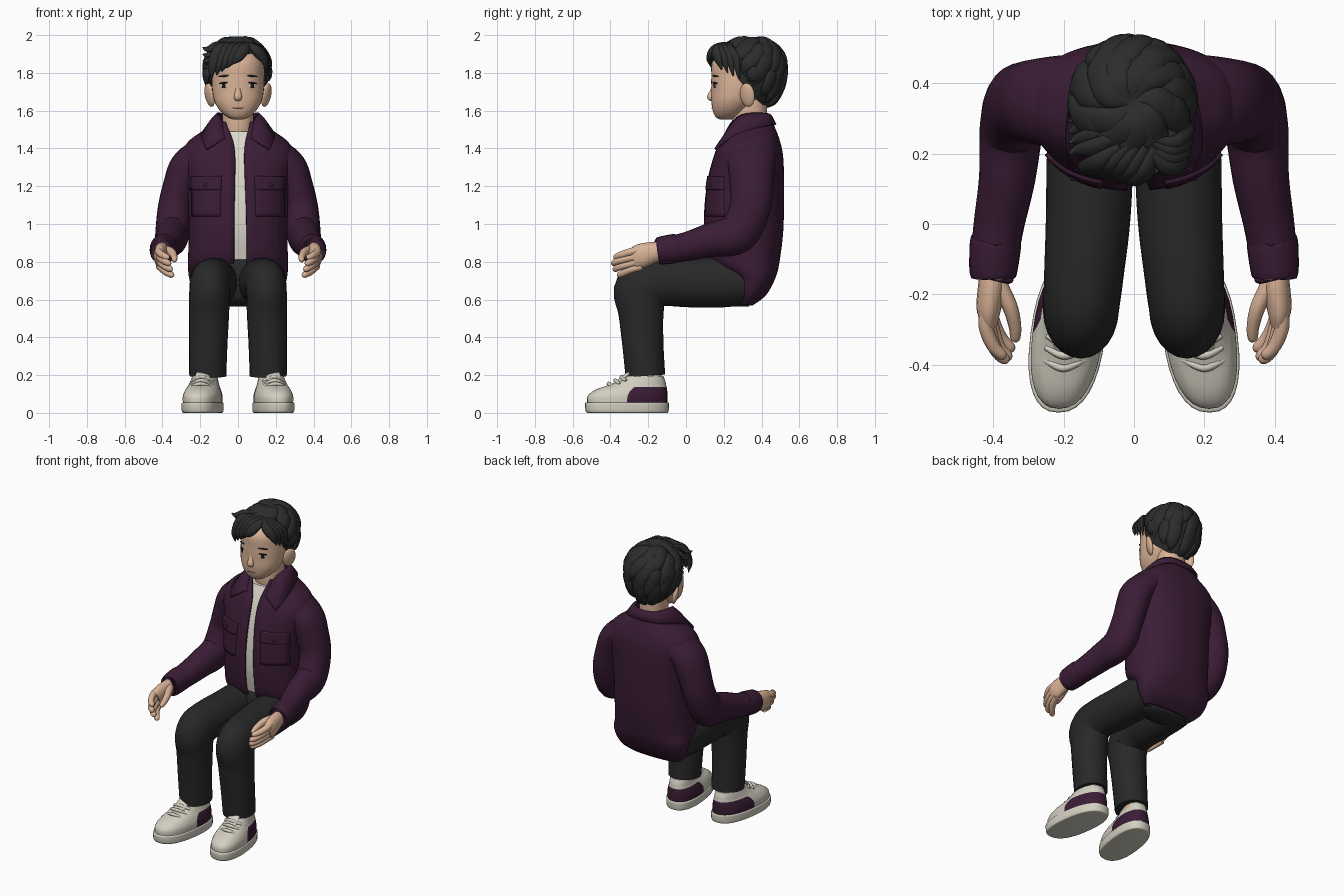
import bpy, bmesh, math, random
from mathutils import Vector, Matrix
from mathutils.bvhtree import BVHTree

random.seed(4)
if "Cube" in bpy.data.objects:
    bpy.data.objects.remove(bpy.data.objects["Cube"])


def material(name, *rgb):
    mat = bpy.data.materials.new(name)
    mat.use_nodes = True
    mat.diffuse_color = (*rgb, 1)
    mat.node_tree.nodes["Principled BSDF"].inputs["Base Color"].default_value = (*rgb, 1)
    return mat


PLUM = material("plum cloth", .043, .012, .037)
CHARCOAL = material("charcoal cloth", .021, .021, .021)
HAIR = material("black hair", .024, .025, .025)
SKIN = material("skin", .7, .45, .31)
CREAM = material("cream leather", .65, .62, .53)
SHIRT = material("off white cotton", .72, .69, .6)
INK = material("eye black", .012, .01, .01)
LIP = material("lip brown", .42, .22, .15)


def finish(name, bm, *mats):
    bmesh.ops.recalc_face_normals(bm, faces=bm.faces)
    mesh = bpy.data.meshes.new(name)
    bm.to_mesh(mesh)
    bm.free()
    for mat in mats:
        mesh.materials.append(mat)
    for face in mesh.polygons:
        face.use_smooth = True
    mesh.set_sharp_from_angle(angle=math.radians(50))
    obj = bpy.data.objects.new(name, mesh)
    bpy.context.collection.objects.link(obj)
    return obj


def smooth(rows, steps=5):
    """Catmull-Rom interpolation of number tuples."""
    out = []
    for i in range(len(rows) - 1):
        four = [rows[max(i - 1, 0)], rows[i], rows[i + 1], rows[min(i + 2, len(rows) - 1)]]
        for k in range(steps):
            t = k / steps
            out.append([b + t / 2 * (c - a + t * (2*a - 5*b + 4*c - d + t * (3*(b - c) + d - a)))
                        for a, b, c, d in zip(*four)])
    return out + [list(rows[-1])]


def skin(name, rings, *mats, closed=True):
    """Surface through rings of points, capped when closed."""
    bm = bmesh.new()
    loops = [[bm.verts.new(p) for p in ring] for ring in rings]
    n = len(loops[0])
    for low, high in zip(loops, loops[1:]):
        for i in range(n if closed else n - 1):
            j = (i + 1) % n
            bm.faces.new((low[i], low[j], high[j], high[i]))
    if closed:
        bm.faces.new(loops[0])
        bm.faces.new(loops[-1])
    return finish(name, bm, *mats)


def oval(z, front, back, rx, power=2.2, start=0.0, end=math.tau, count=32, closed=True):
    ring = []
    for i in range(count):
        a = start + (end - start) * i / (count if closed else count - 1)
        s, c = math.sin(a), math.cos(a)
        x = math.copysign(abs(s) ** (2 / power), s) * rx
        y = math.copysign(abs(c) ** (2 / power), c) * (back - front) / 2
        ring.append(Vector((x, (front + back) / 2 - y, z)))
    return ring


def stack(name, rows, *mats, power=2.2):
    return skin(name, [oval(*row, power=power) for row in smooth(rows)], *mats)


def tube(name, mat, rows, side=1, centre=None, count=16, steps=5):
    """Rows are x, y, z, half width, half depth; depth faces away from centre."""
    rows = smooth(rows, steps)
    points = [Vector((r[0] * side, r[1], r[2])) for r in rows]
    rings = []
    for i, p in enumerate(points):
        t = (points[min(i + 1, len(points) - 1)] - points[max(i - 1, 0)]).normalized()
        ref = Vector((1, 0, 0)) if centre is None else (p - centre).cross(t)
        u = (ref - t * t.dot(ref)).normalized()
        v = t.cross(u)
        angles = [math.tau * k / count for k in range(count)]
        rings.append([p + u * rows[i][3] * math.cos(a) + v * rows[i][4] * math.sin(a) for a in angles])
    return skin(name, rings, mat)


def ball(name, mat, place, size, turn=Matrix()):
    bm = bmesh.new()
    bmesh.ops.create_uvsphere(bm, u_segments=20, v_segments=12, radius=1,
                              matrix=Matrix.Translation(place) @ turn @ Matrix.Diagonal((*size, 1)))
    return finish(name, bm, mat)


def thicken(obj, amount):
    mod = obj.modifiers.new("thickness", "SOLIDIFY")
    mod.thickness, mod.offset = amount, 0


def tree(obj):
    return BVHTree.FromPolygons([v.co for v in obj.data.vertices], [f.vertices for f in obj.data.polygons])


def project(target, x, z):
    place, normal = target.ray_cast(Vector((x, -2, z)), Vector((0, 1, 0)))[:2]
    return place, (-normal if normal.y > 0 else normal)


def spot(name, mat, target, x, z, width, height, depth=.004, roll=0):
    """Thin oval plate lying on a surface seen from the front."""
    place, normal = project(target, x, z)
    turn = normal.to_track_quat("-Y", "Z").to_matrix().to_4x4() @ Matrix.Rotation(roll, 4, "Y")
    ball(name, mat, place, (width, depth, height), turn)


def patch(name, mat, target, x0, x1, z0, z1, amount):
    """Cloth panel wrapped onto a surface."""
    rows = []
    for i in range(9):
        hits = [project(target, x0 + (x1 - x0) * k / 8, z0 + (z1 - z0) * i / 8) for k in range(9)]
        rows.append([p + n * amount / 3 for p, n in hits])
    thicken(skin(name, rows, mat, closed=False), amount)


# Jacket: height, front, back, half width, right and left edge of the opening
jacket_rows = [(.575, .28, .35, .17, -.02, .04), (.63, .27, .42, .225, -.02, .04),
               (.72, .25, .468, .253, -.02, .045), (.8, .135, .488, .257, -.02, .045),
               (.95, .105, .507, .255, -.02, .045), (1.1, .105, .512, .258, -.018, .042),
               (1.25, .125, .512, .272, -.015, .036), (1.36, .155, .507, .29, -.015, .033),
               (1.43, .185, .493, .26, -.024, .038), (1.49, .215, .472, .18, -.045, .052),
               (1.54, .235, .45, .115, -.065, .065)]
rings = []
for z, front, back, rx, right, left in smooth(jacket_rows):
    a, b = (math.asin((abs(g) / rx) ** 1.2) for g in (left, right))
    rings.append(oval(z, front, back, rx, 2.4, a, math.tau - b, 56, False))
jacket = skin("jacket_body", rings, PLUM, closed=False)
thicken(jacket, .014)
cloth = tree(jacket)
stack("shirt", [(z, f + .016, b - .025, rx - .022) for z, f, b, rx, _, _ in jacket_rows[3:10]], SHIRT, power=2.4)
stack("hips", [(.562, .2, .33, .14), (.61, .14, .37, .2), (.7, .125, .43, .23),
               (.78, .13, .45, .235), (.815, .15, .44, .22)], CHARCOAL)
patch("button_placket", PLUM, cloth, .05, .075, .82, 1.38, .008)
for z in (.92, 1.06, 1.23, 1.38):
    spot("jacket_button", PLUM, cloth, -.045, z, .014, .014, .009)
for s in (-1, 1):
    patch("chest_pocket", PLUM, cloth, s * .09, s * .236, 1.04, 1.2, .014)
    patch("pocket_flap", PLUM, cloth, s * .086, s * .238, 1.18, 1.25, .022)
    spot("pocket_button", PLUM, cloth, s * .165, 1.205, .015, .015, .026)

# Folded collar, upper edge then lower edge for one half
upper = [(0, .44, 1.578), (.075, .42, 1.582), (.105, .35, 1.585), (.092, .27, 1.56), (.045, .205, 1.455)]
lower = [(0, .472, 1.525), (.115, .45, 1.525), (.175, .345, 1.498), (.19, .225, 1.45), (.165, .155, 1.395)]
edges = []
for edge in (upper, lower):
    edges.append([Vector(p) for p in smooth([(-x, y, z) for x, y, z in edge[:0:-1]] + edge)])
middle = [a.lerp(b, .4) + Vector((0, 0, .008)) for a, b in zip(*edges)]
thicken(skin("collar", [edges[0], middle, edges[1]], PLUM, closed=False), .014)

for s in (-1, 1):
    # Sleeve and cuff
    tube("sleeve", PLUM, [(.09, .343, 1.395, .07, .13), (.19, .347, 1.365, .087, .132),
                          (.265, .347, 1.3, .097, .124), (.305, .347, 1.2, .092, .115),
                          (.335, .338, 1.08, .09, .108), (.348, .27, .95, .09, .108), (.36, .13, .915, .08, .09),
                          (.383, .0, .88, .072, .076), (.4, -.12, .86, .066, .07)], s, count=24)
    tube("cuff", PLUM, [(.392, -.05, .872, .066, .07), (.393, -.056, .871, .073, .077),
                        (.4, -.14, .858, .067, .073), (.4, -.147, .857, .055, .06)], s, count=24)
    # Hand
    tube("palm", SKIN, [(.4, -.12, .858, .036, .045), (.405, -.18, .848, .038, .057),
                        (.412, -.24, .83, .035, .064), (.41, -.28, .815, .024, .055)], s)
    for k in range(4):
        z, reach = .868 - .031 * k, (.0, .012, .004, -.02)[k]
        tube("finger", SKIN, [(.415, -.23, z, .02, .02), (.42 - .008 * k, -.29, z - .015, .021, .021),
                              (.4 - .008 * k, -.345 - reach, z - .032, .019, .019),
                              (.375 - .008 * k, -.372 - reach, z - .045, .016, .016),
                              (.368 - .008 * k, -.382 - reach, z - .049, .005, .005)], s, count=10)
    tube("thumb", SKIN, [(.385, -.17, .86, .025, .028), (.352, -.235, .85, .022, .024),
                         (.338, -.29, .828, .018, .019), (.337, -.325, .81, .014, .015),
                         (.338, -.334, .806, .005, .005)], s, count=10)

    # Trouser leg
    tube("trouser_leg", CHARCOAL, [(.125, .31, .69, .11, .118), (.125, .2, .69, .122, .131),
                                   (.13, .02, .69, .12, .131), (.142, -.14, .69, .113, .127),
                                   (.15, -.235, .65, .108, .146), (.153, -.238, .53, .106, .12),
                                   (.158, -.228, .36, .102, .109), (.16, -.215, .195, .098, .105)], s, count=24)
    ankle = stack("ankle", [(.08, -.27, -.13, .06), (.22, -.27, -.13, .06)], SKIN)
    ankle.location.x = s * .165

    # Shoe: the upper is recoloured behind a slanted line
    sole = stack("sole", [(0, -.51, -.105, .09), (.006, -.53, -.093, .104), (.048, -.535, -.09, .106),
                          (.056, -.527, -.095, .1)], CREAM, power=2.4)
    shoe = stack("shoe_upper", [(.05, -.524, -.098, .1), (.09, -.52, -.098, .1), (.122, -.48, -.1, .09),
                                (.148, -.41, -.105, .078), (.17, -.355, -.11, .071), (.195, -.32, -.12, .064)],
                 CREAM, PLUM, power=2.35)
    for face in shoe.data.polygons:
        c = face.center
        face.material_index = int(.058 < c.z < .137 and c.y > -.375 + c.z * .8 and abs(face.normal.z) < .9)
    tongue = tube("tongue", CREAM, [(0, -.37, .15, .03, .012), (0, -.325, .185, .04, .016),
                                    (0, -.3, .21, .036, .012)])
    laces = [tube("lace", CREAM, [(-.058, y + .025, z - .02, .008, .008), (0, y, z, .011, .01),
                                  (.058, y + .025, z - .02, .008, .008)], centre=Vector((0, -.2, 0)), count=8)
             for y, z in ((-.41, .155), (-.375, .172), (-.342, .189))]
    for part in (sole, shoe, tongue, *laces):
        for v in part.data.vertices:
            v.co.x += s * (.18 - (v.co.y + .25) * .12)
        part.data.update()

# Head and face
stack("neck", [(1.42, .26, .43, .09), (1.52, .245, .43, .083), (1.66, .25, .43, .085)], SKIN)
head = stack("head", [(1.553, .18, .25, .025), (1.566, .158, .28, .058), (1.6, .142, .32, .096),
                      (1.65, .134, .37, .125), (1.71, .134, .42, .137), (1.78, .134, .45, .139),
                      (1.86, .14, .46, .134), (1.92, .2, .43, .1), (1.945, .26, .38, .05)], SKIN)
face = tree(head)
tube("nose", SKIN, [(0, .147, 1.74, .012, .008), (0, .139, 1.705, .015, .012), (0, .13, 1.672, .021, .018),
                    (0, .14, 1.655, .015, .008)])
spot("mouth", LIP, face, 0, 1.615, .03, .003, .004)
for s in (-1, 1):
    spot("eye_white", SHIRT, face, s * .075, 1.733, .02, .012, .003)
    spot("iris", INK, face, s * .075, 1.733, .013, .014, .005)
    spot("upper_lash", INK, face, s * .077, 1.746, .026, .005, .006, s * .12)
    spot("eyebrow", HAIR, face, s * .077, 1.783, .032, .005, .005, s * .1)
    tilt = Matrix.Rotation(s * -.5, 4, "Z") @ Matrix.Rotation(s * .2, 4, "Y")
    ball("ear", SKIN, (s * .15, .325, 1.683), (.018, .043, .064), tilt)

# Hair cap, cut along a slanted hairline
crown = Vector((-.004, .345, 1.83))


def scalp(azimuth, height, lift=1.0):
    a, h = math.radians(azimuth), math.radians(height)
    tall = .152 if height > 0 else .235
    return crown + lift * Vector((.162 * math.cos(h) * math.sin(a), -.175 * math.cos(h) * math.cos(a),
                                  tall * math.sin(h)))


bm = bmesh.new()
bmesh.ops.create_uvsphere(bm, u_segments=32, v_segments=20, radius=1)
for v in bm.verts:
    v.co = crown + Vector((v.co.x * .162, v.co.y * .175, v.co.z * (.152 if v.co.z > 0 else .235)))
bmesh.ops.bisect_plane(bm, geom=bm.verts[:] + bm.edges[:] + bm.faces[:], plane_co=(0, .15, 1.875),
                       plane_no=(0, -.69, -.72), clear_outer=True)
bmesh.ops.holes_fill(bm, edges=[e for e in bm.edges if e.is_boundary])
finish("hair_cap", bm, HAIR)

# Long overlapping locks swirling out from the crown
for top, count, swirl in ((88, 9, 65), (62, 10, 50), (34, 11, 35), (2, 11, 20)):
    for k in range(count):
        az = -180 + 360 * (k + random.uniform(.2, .8)) / count
        limit = 24 - 92 * (1 - math.cos(math.radians(az - swirl))) / 2
        end = max(limit, top - random.uniform(70, 90))
        if end > top - 16:
            continue
        rows = []
        for f, lift, w in ((0, .95, .012), (.3, 1.01, .042), (.7, 1.03, .036), (1, 1.0, .004)):
            p = scalp(az - swirl * f, top + (end - top) * f, lift)
            rows.append((*p, w, w * .5))
        tube("hair_lock", HAIR, rows, centre=crown, count=12, steps=6)

# Fringe swept away from the parting, with loose tips
for k in range(5):
    tube("fringe_lock", HAIR, [(.06 - .025 * k, .22, 1.955, .012, .01), (.035 - .034 * k, .155 + .005 * k, 1.93, .03, .02),
                               (.0 - .034 * k, .125 + .008 * k, 1.885 - .012 * k, .028, .018),
                               (-.035 - .026 * k, .125 + .012 * k, 1.845 - .019 * k, .003, .003)],
         centre=crown, count=10)
for k in range(4):
    tube("side_fringe", HAIR, [(.05, .2 + .015 * k, 1.955, .01, .01), (.095 + .006 * k, .16 + .022 * k, 1.925, .028, .02),
                               (.137 + .006 * k, .17 + .03 * k, 1.875, .026, .016),
                               (.152 + .004 * k, .19 + .03 * k, 1.815 - .015 * k, .003, .003)],
         centre=crown, count=10)
    tube("loose_tip", HAIR, [(-.04, .25 + .02 * k, 1.95, .015, .012), (-.11, .22 + .03 * k, 1.945 - .02 * k, .028, .018),
                             (-.16, .21 + .03 * k, 1.925 - .03 * k, .018, .012),
                             (-.186, .2 + .03 * k, 1.935 - .036 * k, .003, .003)], centre=crown, count=10)
